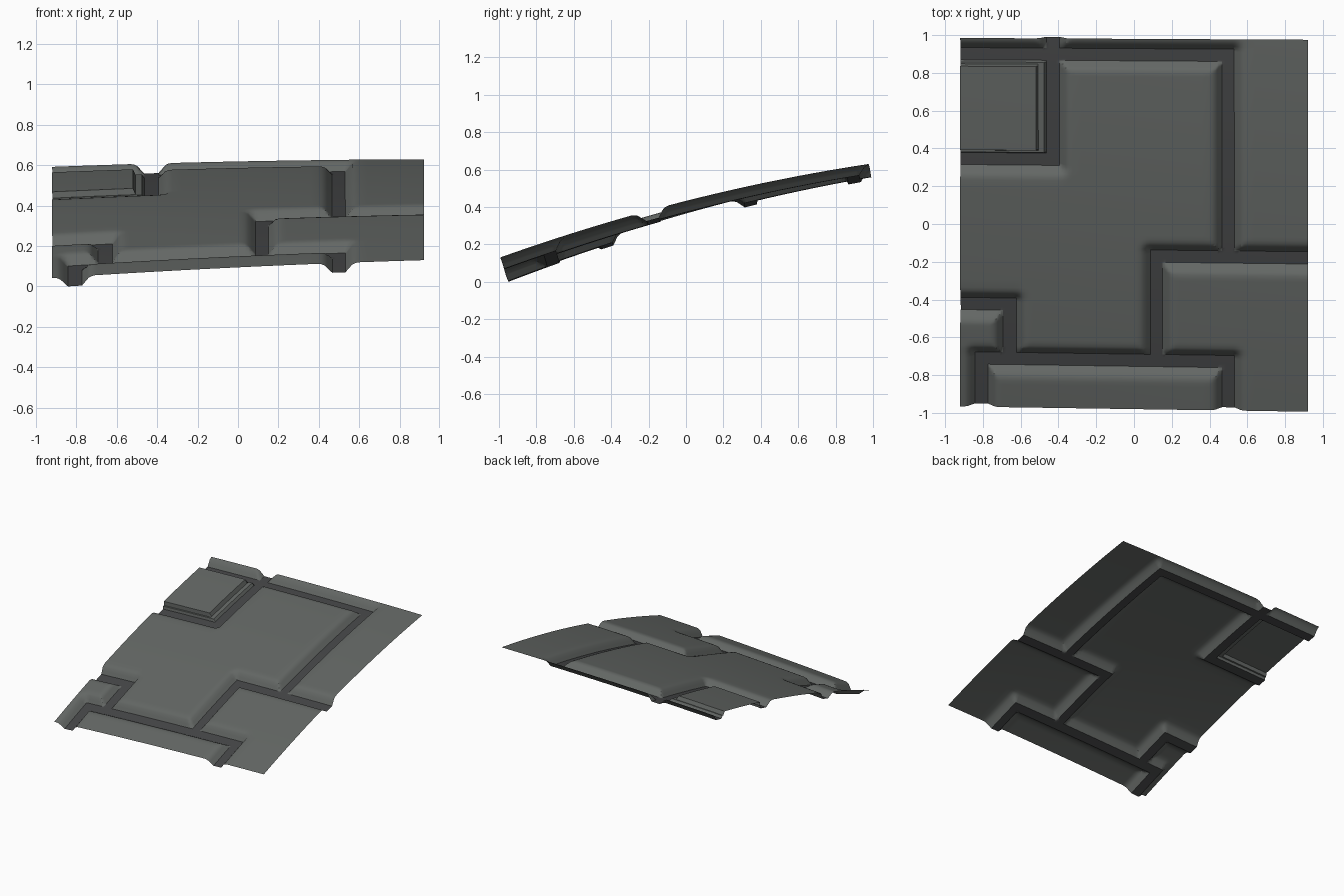
import bpy
import bmesh
from mathutils import Vector

cube = bpy.data.objects.get("Cube")
if cube:
    bpy.data.objects.remove(cube, do_unlink=True)

HALF_X, HALF_Y = 0.92, 0.98
DEPTH = 0.05       # groove depth
SLOPE = 0.035      # steep part of the groove wall
SHOULDER = 0.07    # end of the rounded shoulder
FAR = 1.2          # past the panel border

# Groove floors: x from, x to, y from, y to
GROOVES = [
    (-FAR, 0.53, 0.855, 0.92),       # back channel
    (-0.465, -0.395, 0.295, FAR),    # back left channel
    (-FAR, -0.395, 0.295, 0.36),     # below the small back tile
    (0.465, 0.53, -0.215, 0.92),     # right channel
    (0.085, FAR, -0.215, -0.15),     # right cross channel
    (0.085, 0.15, -0.77, -0.15),     # middle channel
    (-0.845, 0.53, -0.77, -0.705),   # front cross channel
    (0.465, 0.53, -FAR, -0.705),     # front right channel
    (-0.845, -0.775, -FAR, -0.705),  # front left channel
    (-0.695, -0.625, -0.77, -0.415), # beside the small front tile
    (-FAR, -0.625, -0.48, -0.415),   # behind the small front tile
]
TILE = (-FAR, -0.52, 0.385, 0.83)    # sharp-edged back tile
LEDGE = (-FAR, -0.465, 0.36, 0.855)  # sunken ledge around it


def make_material(name, color):
    mat = bpy.data.materials.new(name)
    mat.use_nodes = True
    mat.diffuse_color = color
    mat.node_tree.nodes["Principled BSDF"].inputs["Base Color"].default_value = color
    return mat


def distance(rect, x, y):
    """Distance from a point to a rectangle, zero inside."""
    dx = max(rect[0] - x, x - rect[1], 0)
    dy = max(rect[2] - y, y - rect[3], 0)
    return (dx * dx + dy * dy) ** 0.5


def groove_distance(x, y):
    return min(distance(r, x, y) for r in GROOVES)


def relief(x, y):
    """Height of the panel relief, zero on the plates."""
    d = groove_distance(x, y)
    if d < 1e-5:
        return -DEPTH
    if distance(TILE, x, y) < 1e-5:
        return 0
    if distance(LEDGE, x, y) < 1e-5:
        return -0.6 * DEPTH
    if d < SLOPE:
        return -DEPTH + 0.78 * DEPTH * d / SLOPE
    t = min((d - SLOPE) / (SHOULDER - SLOPE), 1)
    return -0.22 * DEPTH * (1 - t) ** 2


def surface(x, y):
    """Point on the curved sheet, pushed along its normal."""
    z = 0.40 + 0.034 * x - 0.01 * x * x + (0.268 - 0.0143 * x) * y - 0.0525 * y * y
    slope_x = 0.034 - 0.02 * x - 0.0143 * y
    slope_y = 0.268 - 0.0143 * x - 0.105 * y
    normal = Vector((-slope_x, -slope_y, 1)).normalized()
    skew = -0.01 * x + 0.005 * x * y
    return Vector((x, y + skew, z)) + normal * relief(x, y)


def grid_lines(edges, half):
    """Grid lines on all groove and wall edges, then an even fill."""
    edges = [e for e in edges if abs(e) < half]
    wanted = [-half, half] + edges
    for offset in (SLOPE, SHOULDER, SLOPE / 2, 0.012, 0.052):
        wanted += [e + s * offset for e in edges for s in (-1, 1)]
    wanted += [-half + 0.04 * i for i in range(int(2 * half / 0.04))]
    lines = []
    for w in wanted:
        if abs(w) <= half and all(abs(w - k) > 0.007 for k in lines):
            lines.append(w)
    return sorted(lines)


# Curved panel with sunken channels
rects = GROOVES + [TILE]
xs = grid_lines([v for r in rects for v in r[:2]], HALF_X)
ys = grid_lines([v for r in rects for v in r[2:]], HALF_Y)

bm = bmesh.new()
rows = [[bm.verts.new(surface(x, y)) for x in xs] for y in ys]
for j in range(len(ys) - 1):
    for i in range(len(xs) - 1):
        face = bm.faces.new((rows[j][i], rows[j][i + 1],
                             rows[j + 1][i + 1], rows[j + 1][i]))
        mid_x, mid_y = (xs[i] + xs[i + 1]) / 2, (ys[j] + ys[j + 1]) / 2
        face.material_index = int(groove_distance(mid_x, mid_y) < 1e-5)

# Rest the lowest point on the ground
lowest = min(v.co.z for v in bm.verts)
bmesh.ops.translate(bm, verts=bm.verts, vec=(0, 0, -lowest))

mesh = bpy.data.meshes.new("curved_panel")
bm.to_mesh(mesh)
bm.free()
panel = bpy.data.objects.new("curved_panel", mesh)
bpy.context.collection.objects.link(panel)
mesh.materials.append(make_material("plate_grey", (0.125, 0.135, 0.128, 1)))
mesh.materials.append(make_material("groove_dark_grey", (0.058, 0.06, 0.062, 1)))

bpy.ops.object.select_all(action='DESELECT')
panel.select_set(True)
bpy.context.view_layer.objects.active = panel
bpy.ops.object.shade_smooth_by_angle(angle=0.6)
